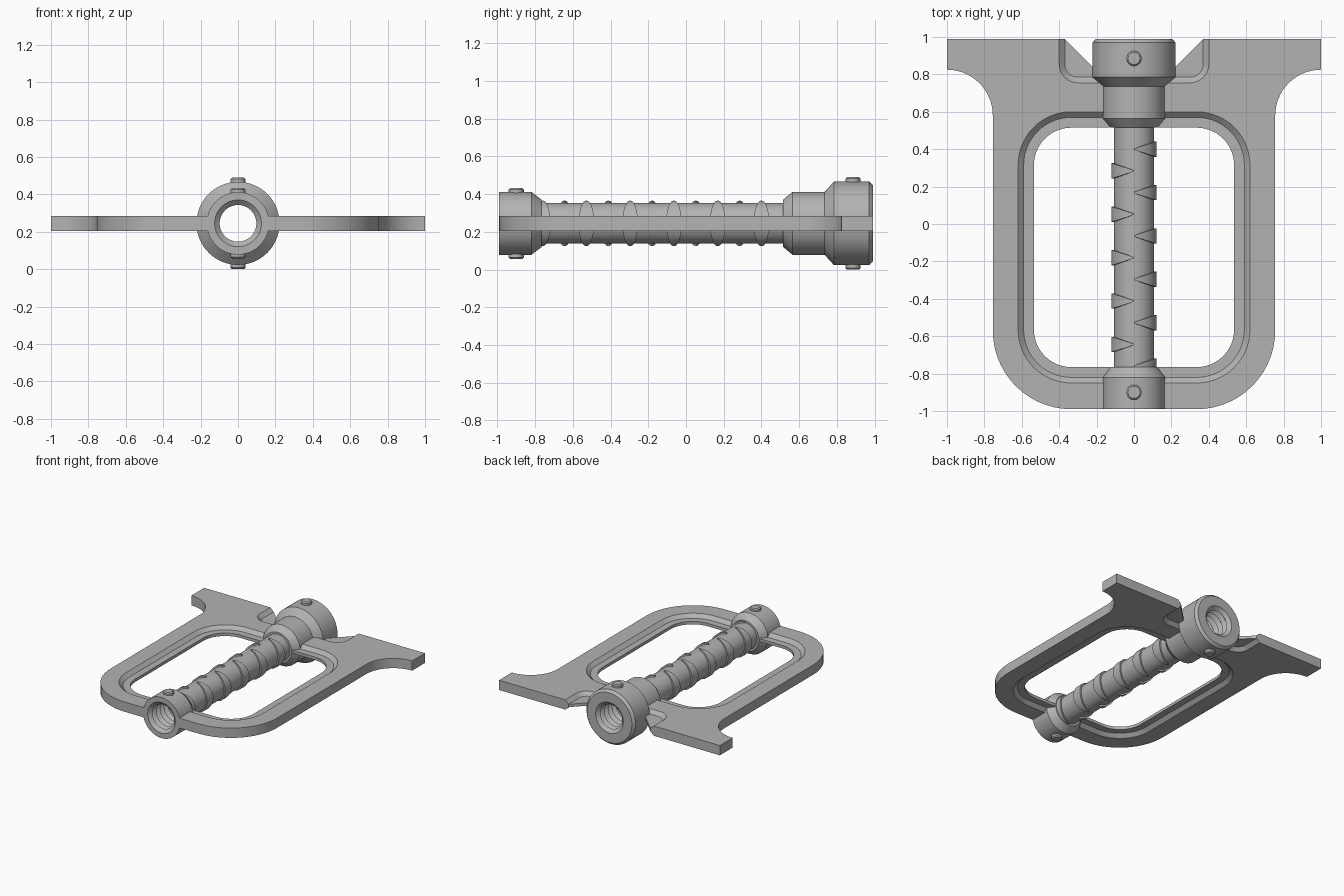
import bpy, bmesh, math
from math import sin, cos, pi, radians
from mathutils import Matrix, Vector

if "Cube" in bpy.data.objects:
    bpy.data.objects.remove(bpy.data.objects["Cube"])

AXIS = 0.245      # height of the tube axis
HALF = 0.04       # half thickness of the plate
RECESS = 0.028    # depth of the recess on each face

grey = bpy.data.materials.new("plain grey")
grey.use_nodes = True
grey.diffuse_color = (0.45, 0.45, 0.45, 1)
grey.node_tree.nodes["Principled BSDF"].inputs["Base Color"].default_value = (0.45, 0.45, 0.45, 1)


def finish(name, bm, smooth=True):
    bmesh.ops.recalc_face_normals(bm, faces=bm.faces)
    mesh = bpy.data.meshes.new(name)
    bm.to_mesh(mesh)
    bm.free()
    mesh.materials.append(grey)
    obj = bpy.data.objects.new(name, mesh)
    bpy.context.collection.objects.link(obj)
    if smooth:
        select(obj)
        bpy.ops.object.shade_smooth_by_angle(angle=radians(25))
    return obj


def select(obj):
    bpy.ops.object.select_all(action='DESELECT')
    obj.select_set(True)
    bpy.context.view_layer.objects.active = obj


def arc(cx, cy, r, a0, a1, n=14):
    return [(cx + r * cos(radians(a0 + (a1 - a0) * i / n)),
             cy + r * sin(radians(a0 + (a1 - a0) * i / n))) for i in range(n + 1)]


def mirrored(half):
    return half + [(-x, y) for x, y in reversed(half)]


def loft(name, sections):
    """Solid through (outline, z) sections with equal point counts."""
    bm = bmesh.new()
    rings = [[bm.verts.new((x, y, z)) for x, y in pts] for pts, z in sections]
    n = len(rings[0])
    for a, b in zip(rings, rings[1:]):
        for i in range(n):
            bm.faces.new((a[i], a[(i + 1) % n], b[(i + 1) % n], b[i]))
    bm.faces.new(rings[0][::-1])
    bm.faces.new(rings[-1])
    return finish(name, bm, False)


def lathe(bm, profile, matrix, closed=False, n=48):
    """Revolve (radius, height) points around local z."""
    rings = [[bm.verts.new(matrix @ Vector((r * cos(2 * pi * i / n), r * sin(2 * pi * i / n), h)))
              for i in range(n)] for r, h in profile]
    pairs = list(zip(rings, rings[1:]))
    if closed:
        pairs.append((rings[-1], rings[0]))
    else:
        bm.faces.new(rings[0])
        bm.faces.new(rings[-1])
    for a, b in pairs:
        for i in range(n):
            bm.faces.new((a[i], a[(i + 1) % n], b[(i + 1) % n], b[i]))


def cut(target, cutter):
    cutter.hide_render = True
    select(target)
    mod = target.modifiers.new("cut", 'BOOLEAN')
    mod.operation, mod.solver, mod.object = 'DIFFERENCE', 'EXACT', cutter
    bpy.ops.object.modifier_apply(modifier=mod.name)
    bpy.data.objects.remove(cutter)


# Frame plate with flared back arms and a V-shaped back notch
outline = mirrored([(0.14, 0.76), (0.37, 0.99), (1, 0.99)]
                   + arc(1, 0.58, 0.245, 90, 180)
                   + arc(0.335, -0.57, 0.42, 0, -90))
plate = loft("frame_plate", [(outline, AXIS - HALF), (outline, AXIS + HALF)])


# Window through the plate, with a chamfered recess around it on both faces
def window(r):
    return mirrored(arc(0.335, 0.315, r, 90, 0) + arc(0.335, -0.565, r, 0, -90))


def notch(g):
    return mirrored([(0.4 - g, 1.1)] + arc(0.3, 0.855, 0.1 - g, 0, -90))


cut(plate, loft("window_cutter", [(window(0.2), AXIS - 0.2), (window(0.2), AXIS + 0.2)]))
for side in (1, -1):
    floor, face, out = (AXIS + side * d for d in (HALF - RECESS, HALF, HALF + 0.05))
    cut(plate, loft("window_recess_cutter",
                    [(window(0.255), floor), (window(0.285), face), (window(0.285), out)]))
    cut(plate, loft("notch_recess_cutter",
                    [(notch(0.03), floor), (notch(0), face), (notch(0), out)]))

# Clear the bore through the plate
along_y = Matrix.Translation((0, 0, AXIS)) @ Matrix.Rotation(-pi / 2, 4, 'X')
bm = bmesh.new()
lathe(bm, [(0.13, -1.2), (0.13, 1.2)], along_y)
cut(plate, finish("bore_cutter", bm, False))
select(plate)
bpy.ops.object.shade_smooth_by_angle(angle=radians(25))

# Hollow tube with front and back collars; threaded bore at both ends
shell = [(0.167, -0.99), (0.167, -0.82), (0.125, -0.765), (0.108, -0.765),
         (0.108, 0.515), (0.125, 0.515), (0.167, 0.565), (0.167, 0.735),
         (0.222, 0.785), (0.222, 0.97), (0.203, 0.99)]
teeth = [(0.125 if i % 2 == 0 else 0.098, 0.99 - 0.025 * i) for i in range(10)]
bore = teeth + [(r, -h) for r, h in reversed(teeth)]
bm = bmesh.new()
lathe(bm, shell + bore, along_y, closed=True, n=64)
finish("collared_tube", bm)

# Tapering crescent ridges, alternating between the two sides of the tube
bm = bmesh.new()
for k in range(11):
    side = 1 if k % 2 == 0 else -1
    y0 = 0.4 - 0.116 * k
    rings = []
    for i in range(25):
        a = pi * i / 24
        w = 0.003 + 0.038 * sin(a)
        rings.append([bm.verts.new((side * r * sin(a), y0 + dy, AXIS + r * cos(a)))
                      for r, dy in ((0.1, -w), (0.12, -w), (0.12, w), (0.1, w))])
    for a, b in zip(rings, rings[1:]):
        for i in range(4):
            bm.faces.new((a[i], a[(i + 1) % 4], b[(i + 1) % 4], b[i]))
    bm.faces.new(rings[0])
    bm.faces.new(rings[-1])
finish("tube_ridges", bm)

# Set screws on the top and bottom of each collar
for name, y, top in (("front_set_screw", -0.9, 0.188), ("back_set_screw", 0.885, 0.245)):
    for where, angle in (("top", 0), ("bottom", pi)):
        bm = bmesh.new()
        place = Matrix.Translation((0, y, AXIS)) @ Matrix.Rotation(angle, 4, 'X')
        lathe(bm, [(0.04, top - 0.05), (0.04, top - 0.008), (0.032, top)], place, n=32)
        finish(name + "_" + where, bm)
